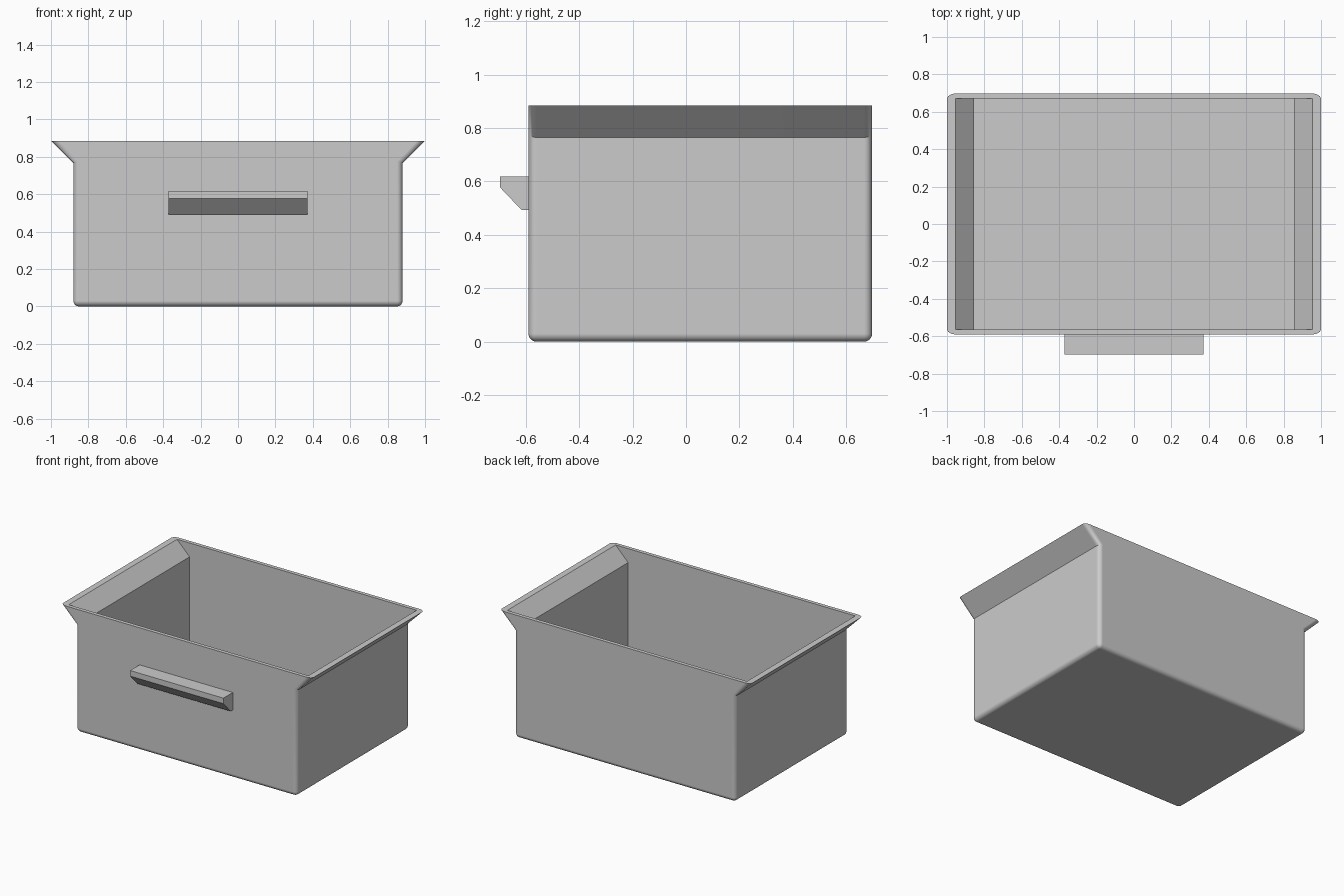
import bpy, bmesh

if "Cube" in bpy.data.objects:
    bpy.data.objects.remove(bpy.data.objects["Cube"])

FRONT, BACK, TOP = -0.59, 0.697, 0.885


def mirrored(half):
    """Close a right-hand half profile into a symmetric one."""
    return half + [(-x, z) for x, z in reversed(half)]


def prism(name, rings, round_edge=None, radius=0.03):
    """Bridge two matching end polygons, then round the chosen edges."""
    bm = bmesh.new()
    a, b = [[bm.verts.new(p) for p in ring] for ring in rings]
    bm.faces.new(a)
    bm.faces.new(b[::-1])
    n = len(a)
    for i in range(n):
        j = (i + 1) % n
        bm.faces.new((a[j], a[i], b[i], b[j]))
    bmesh.ops.recalc_face_normals(bm, faces=bm.faces[:])
    if round_edge:
        edges = [e for e in bm.edges if round_edge(*[v.co for v in e.verts])]
        bmesh.ops.bevel(bm, geom=edges, offset=radius, offset_type='OFFSET',
                        segments=6, profile=0.5, affect='EDGES')
    mesh = bpy.data.meshes.new(name)
    bm.to_mesh(mesh)
    bm.free()
    obj = bpy.data.objects.new(name, mesh)
    bpy.context.collection.objects.link(obj)
    return obj


def along_y(profile, y0, y1):
    return [[(x, y, z) for x, z in profile] for y in (y0, y1)]


def rounded(p, q):
    on_cap = abs(p.y - q.y) < 1e-4
    if on_cap:
        return not (p.z > TOP - 1e-3 and q.z > TOP - 1e-3)
    return p.z < 1e-3 and q.z < 1e-3


# Bin body: straight walls with a flared lip on each side
outer = mirrored([(0.88, 0), (0.88, 0.765), (1.0, TOP)])
body = prism("bin_body", along_y(outer, FRONT, BACK), rounded)

# Hollow interior following the flare
inner = mirrored([(0.855, 0.025), (0.855, 0.785), (0.955, TOP), (0.955, TOP + 0.1)])
cutter = prism("cavity_cutter", along_y(inner, FRONT + 0.027, BACK - 0.027))
cutter.hide_render = True

cut = body.modifiers.new("hollow", 'BOOLEAN')
cut.operation = 'DIFFERENCE'
cut.solver = 'EXACT'
cut.object = cutter
bpy.context.view_layer.objects.active = body
body.select_set(True)
bpy.ops.object.modifier_apply(modifier=cut.name)
bpy.data.objects.remove(cutter)
bpy.ops.object.shade_smooth_by_angle(angle=0.52)
normals = body.modifiers.new("flat_panels", 'WEIGHTED_NORMAL')
normals.keep_sharp = True

# Front handle: wedge section with a sloped underside
section = [(FRONT, 0.618), (-0.697, 0.618), (-0.697, 0.578), (-0.615, 0.492), (FRONT, 0.492)]
prism("front_handle", [[(x, y, z) for y, z in section] for x in (-0.372, 0.372)])
